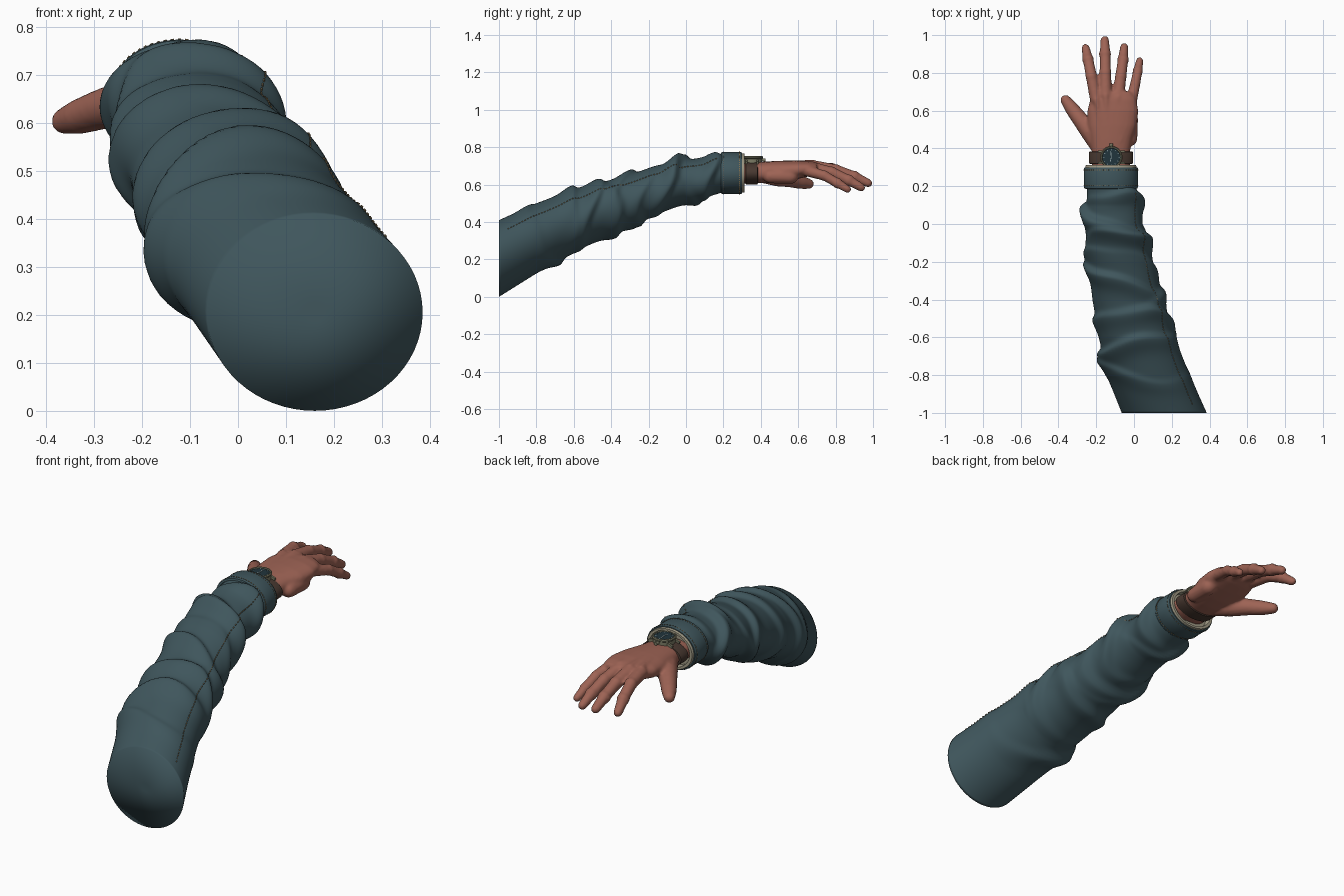
import bpy, bmesh, math
from mathutils import Vector, Matrix

if "Cube" in bpy.data.objects:
    bpy.data.objects.remove(bpy.data.objects["Cube"], do_unlink=True)


def material(name, r, g, b):
    m = bpy.data.materials.new(name)
    m.use_nodes = True
    m.diffuse_color = (r, g, b, 1)
    bsdf = m.node_tree.nodes["Principled BSDF"]
    bsdf.inputs["Base Color"].default_value = (r, g, b, 1)
    bsdf.inputs["Roughness"].default_value = 0.8
    return m


CLOTH = material("slate_cloth", 0.05, 0.093, 0.108)
SKIN = material("warm_skin", 0.34, 0.125, 0.09)
LEATHER = material("brown_leather", 0.065, 0.04, 0.03)
CREAM = material("cream_lining", 0.36, 0.33, 0.24)
METAL = material("aged_metal", 0.2, 0.2, 0.13)
DIAL = material("dark_dial", 0.015, 0.035, 0.045)
PALE = material("pale_marks", 0.3, 0.38, 0.4)
THREAD = material("tan_thread", 0.22, 0.16, 0.08)


def finish(name, bm, mat, angle=35):
    bmesh.ops.recalc_face_normals(bm, faces=bm.faces)
    me = bpy.data.meshes.new(name)
    bm.to_mesh(me)
    bm.free()
    ob = bpy.data.objects.new(name, me)
    bpy.context.collection.objects.link(ob)
    me.materials.append(mat)
    bpy.ops.object.select_all(action="DESELECT")
    ob.select_set(True)
    bpy.context.view_layer.objects.active = ob
    bpy.ops.object.shade_smooth_by_angle(angle=math.radians(angle))
    return ob


def loft(bm, rings, capped=True):
    loops = [[bm.verts.new(p) for p in ring] for ring in rings]
    n = len(loops[0])
    for a, b in zip(loops, loops[1:]):
        for i in range(n):
            j = (i + 1) % n
            bm.faces.new((a[i], a[j], b[j], b[i]))
    if capped:
        bm.faces.new(loops[0])
        bm.faces.new(loops[-1])


def oval(y, cx, cz, rx, rz, n=48, power=1.0):
    def soft(v):
        return math.copysign(abs(v) ** power, v)
    turns = [math.tau * i / n for i in range(n)]
    return [Vector((cx + rx * soft(math.cos(a)), y, cz + rz * soft(math.sin(a)))) for a in turns]


def box(bm, at, size, turn=Matrix.Identity(4)):
    mat = Matrix.Translation(at) @ turn @ Matrix.Diagonal((*size, 1))
    bmesh.ops.create_cube(bm, size=1, matrix=mat)


def disc(bm, at, r, depth, turn=Matrix.Identity(4), n=40):
    mat = Matrix.Translation(at) @ turn
    bmesh.ops.create_cone(bm, cap_ends=True, segments=n, radius1=r, radius2=r, depth=depth, matrix=mat)


# Sleeve: y, left edge, right edge, bottom, top
STATIONS = [(-1, -0.065, 0.385, 0, 0.41), (-0.8, -0.145, 0.295, 0.125, 0.5),
            (-0.6, -0.185, 0.215, 0.24, 0.575), (-0.4, -0.22, 0.155, 0.33, 0.625),
            (-0.2, -0.24, 0.1, 0.425, 0.685), (0, -0.26, 0.045, 0.5, 0.735),
            (0.1, -0.245, 0.035, 0.53, 0.74), (0.2, -0.25, 0.01, 0.56, 0.765)]
# Folds: y, tilt, angle of strongest swelling, height
FOLDS = [(0.12, 0.04, 0.2, 0.03), (0.02, 0.07, 2.9, 0.036), (-0.1, 0.06, 0.6, 0.03),
         (-0.2, -0.06, 4.4, 0.026), (-0.3, 0.07, 2.4, 0.028), (-0.43, 0.08, 4.8, 0.026),
         (-0.52, 0.06, 0.5, 0.024), (-0.64, -0.05, 2.6, 0.03), (-0.76, 0.08, 3.4, 0.02)]


def sleeve_point(y, a, lift=0.0):
    k = 0
    while k < len(STATIONS) - 2 and y > STATIONS[k + 1][0]:
        k += 1
    p, q = STATIONS[k], STATIONS[k + 1]
    t = (y - p[0]) / (q[0] - p[0])
    left, right, low, high = [u + (v - u) * t for u, v in zip(p[1:], q[1:])]
    for fy, tilt, peak, height in FOLDS:
        d = y - fy - tilt * math.cos(a - peak - 0.9) + 0.012 * math.sin(3 * a + fy * 20)
        width = 0.022 if d > 0 else 0.06
        lift += height * (0.6 + 0.4 * math.cos(a - peak)) * math.exp(-(d / width) ** 2)
    lift *= min(1, (y + 1) * 8)
    return Vector(((left + right) / 2 + ((right - left) / 2 + lift) * math.cos(a), y,
                   (low + high) / 2 + ((high - low) / 2 + lift) * math.sin(a)))


bm = bmesh.new()
SIDES, STEPS = 64, 120
rings = [[sleeve_point(-1 + 1.2 * s / STEPS, math.tau * i / SIDES) for i in range(SIDES)]
         for s in range(STEPS + 1)]
middle = sum(rings[0], Vector((0, 0, 0))) / SIDES
loft(bm, [[middle.lerp(p, 0.1) for p in rings[0]]] + rings)
finish("sleeve", bm, CLOTH, 180)

# Turned-back cuff and the lining inside it
WRIST = (-0.122, 0.662)


def band(name, profile, rx, rz, mat, capped=False):
    bm = bmesh.new()
    loft(bm, [oval(y, *WRIST, rx * s, rz * s, 64) for y, s in profile], capped)
    finish(name, bm, mat)


band("cuff", [(0.185, 0.9), (0.188, 0.98), (0.195, 1), (0.292, 1), (0.3, 0.98), (0.3, 0.9), (0.25, 0.88)],
     0.143, 0.112, CLOTH)
band("cuff_lining", [(0.25, 0.93), (0.307, 0.94), (0.312, 0.92), (0.312, 0.82), (0.306, 0.8), (0.28, 0.8)],
     0.143, 0.112, CREAM, True)

# Stitching along the arm seam and around the cuff
bm = bmesh.new()
for s in range(75):
    y = -0.95 + s * 0.015
    here, ahead = sleeve_point(y, 0.72, 0.001), sleeve_point(y + 0.01, 0.72, 0.001)
    turn = (ahead - here).to_track_quat("Y", "Z").to_matrix().to_4x4()
    box(bm, here, (0.003, 0.008, 0.004), turn)
for y in (0.202, 0.286):
    for p in oval(y, *WRIST, 0.1435, 0.1125, 60):
        turn = Matrix.Rotation(-math.atan2(p.z - WRIST[1], p.x - WRIST[0]), 4, "Y")
        box(bm, p, (0.003, 0.003, 0.007), turn)
finish("stitching", bm, THREAD)

# Hand: palm, fingers, thumb and tendons fused into one skin
bm = bmesh.new()
PALM = [(0.27, -0.122, 0.658, 0.102, 0.054), (0.38, -0.122, 0.664, 0.1, 0.056),
        (0.45, -0.12, 0.667, 0.112, 0.058), (0.52, -0.115, 0.672, 0.13, 0.056),
        (0.6, -0.112, 0.68, 0.135, 0.049), (0.66, -0.11, 0.685, 0.122, 0.04),
        (0.7, -0.11, 0.688, 0.095, 0.028)]
loft(bm, [oval(*p, n=32, power=0.85) for p in PALM])


def limb(path, radii, n=14):
    """Tapering tube with a rounded dome at each end."""
    pts = [Vector(p) for p in path]
    first, last = (pts[1] - pts[0]).normalized(), (pts[-1] - pts[-2]).normalized()
    dome = [math.radians(d) for d in (80, 55, 28)]
    spine = [(pts[0] - first * radii[0] * math.sin(d), radii[0] * math.cos(d), first) for d in dome]
    for k, p in enumerate(pts):
        along = pts[min(k + 1, len(pts) - 1)] - pts[max(k - 1, 0)]
        spine.append((p, radii[k], along.normalized()))
    spine += [(pts[-1] + last * radii[-1] * math.sin(d), radii[-1] * math.cos(d), last)
              for d in reversed(dome)]
    rings = []
    for at, r, along in spine:
        u = along.cross(Vector((0, 0, 1))).normalized()
        v = u.cross(along)
        rings.append([at + r * (u * math.cos(math.tau * i / n) + v * math.sin(math.tau * i / n))
                      for i in range(n)])
    loft(bm, rings)


FINGERS = [
    [(-0.2, 0.66, 0.692), (-0.225, 0.78, 0.685), (-0.243, 0.87, 0.645), (-0.256, 0.932, 0.6)],
    [(-0.15, 0.68, 0.696), (-0.152, 0.8, 0.678), (-0.153, 0.9, 0.642), (-0.155, 0.974, 0.608)],
    [(-0.085, 0.67, 0.69), (-0.07, 0.78, 0.665), (-0.058, 0.87, 0.623), (-0.052, 0.937, 0.585)],
    [(-0.018, 0.63, 0.678), (0.006, 0.74, 0.648), (0.02, 0.81, 0.608), (0.03, 0.864, 0.575)]]
for path, size in zip(FINGERS, (1, 1.03, 1, 0.9)):
    limb(path, [size * r for r in (0.034, 0.03, 0.028, 0.022)])
    x, y, z = path[0]
    limb([(-0.12 + (x + 0.12) * 0.45, 0.44, 0.713), (x, y, z + 0.022)], [0.01, 0.016])
    for joint in path[1:3]:
        bmesh.ops.create_uvsphere(bm, u_segments=14, v_segments=9, radius=0.032 * size,
                                  matrix=Matrix.Translation(joint))
limb([(-0.19, 0.41, 0.65), (-0.235, 0.49, 0.64), (-0.29, 0.56, 0.627), (-0.332, 0.615, 0.613),
      (-0.362, 0.656, 0.604)], [0.042, 0.05, 0.042, 0.037, 0.028])
limb([(-0.02, 0.45, 0.645), (-0.02, 0.56, 0.645)], [0.038, 0.042])
hand = finish("hand", bm, SKIN, 180)
remesh = hand.modifiers.new("fuse", "REMESH")
remesh.mode = "VOXEL"
remesh.voxel_size = 0.008
remesh.use_smooth_shade = True
smooth = hand.modifiers.new("soften", "SMOOTH")
smooth.factor = 0.5
smooth.iterations = 4

# Watch strap
band("watch_strap", [(0.318, 0.9), (0.32, 0.99), (0.326, 1), (0.376, 1), (0.382, 0.99), (0.384, 0.9)],
     0.117, 0.062, LEATHER)

# Watch case, bezel, lugs and crown
CX, CY = -0.12, 0.353
bm = bmesh.new()
disc(bm, (CX, CY, 0.728), 0.054, 0.03)
for side in (-1, 1):
    for end in (-1, 1):
        box(bm, (CX + side * 0.055, CY + end * 0.03, 0.722), (0.03, 0.01, 0.014),
            Matrix.Rotation(side * 0.35, 4, "Y"))
disc(bm, (CX, CY + 0.062, 0.732), 0.009, 0.02, Matrix.Rotation(math.pi / 2, 4, "X"), 16)
BEZEL = [(0.054, 0.738), (0.059, 0.742), (0.059, 0.748), (0.055, 0.752), (0.05, 0.752), (0.047, 0.744)]
turns = [math.tau * i / 40 for i in range(40)]
loft(bm, [[(CX + r * math.cos(a), CY + r * math.sin(a), z) for a in turns] for r, z in BEZEL], False)
finish("watch_case", bm, METAL)

bm = bmesh.new()
disc(bm, (CX, CY, 0.744), 0.05, 0.006)
finish("watch_dial", bm, DIAL)

# Hour marks and pointers
bm = bmesh.new()
for i in range(12):
    turn = Matrix.Rotation(math.tau * i / 12, 4, "Z")
    box(bm, Vector((CX, CY, 0.7475)) + turn @ Vector((0, 0.041, 0)), (0.003, 0.008, 0.002), turn)
for angle, length in ((0.1, 0.034), (2.9, 0.022)):
    turn = Matrix.Rotation(angle, 4, "Z")
    box(bm, Vector((CX, CY, 0.7485)) + turn @ Vector((0, length / 2, 0)), (0.004, length, 0.002), turn)
finish("watch_marks", bm, PALE)
